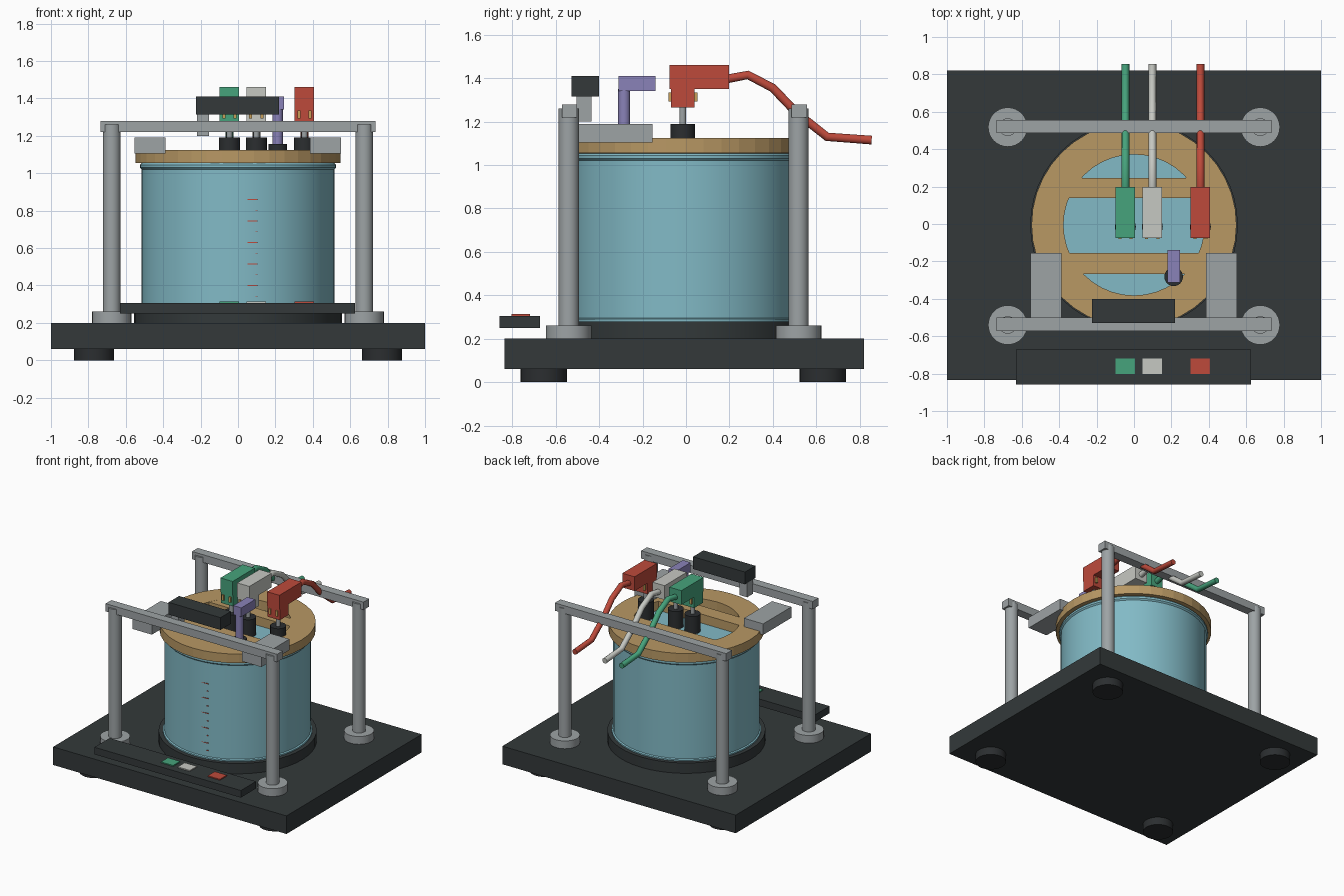
import bpy, bmesh, math
from mathutils import Vector

if "Cube" in bpy.data.objects:
    bpy.data.objects.remove(bpy.data.objects["Cube"])


def material(name, hex_code):
    rgb = [int(hex_code[i:i + 2], 16) / 255 for i in (0, 2, 4)]
    lin = [c / 12.92 if c <= 0.04045 else ((c + 0.055) / 1.055) ** 2.4 for c in rgb]
    m = bpy.data.materials.new(name)
    m.use_nodes = True
    m.diffuse_color = (*lin, 1)
    m.node_tree.nodes["Principled BSDF"].inputs["Base Color"].default_value = (*lin, 1)
    return m


DARK = material("charcoal", "33393A")
BLACK = material("black rubber", "2B2E30")
GLASS = material("pale teal", "82BAC6")
WOOD = material("tan", "B89864")
METAL = material("grey metal", "9DA3A5")
GREEN = material("green", "46A37C")
WHITE = material("off white", "C6C8C2")
RED = material("red", "BE4A3B")
PURPLE = material("purple", "8A82B8")
BRASS = material("brass", "C8A05A")


def finish(name, bm, mat, smooth=False):
    bmesh.ops.recalc_face_normals(bm, faces=bm.faces)
    me = bpy.data.meshes.new(name)
    bm.to_mesh(me)
    bm.free()
    me.materials.append(mat)
    ob = bpy.data.objects.new(name, me)
    bpy.context.collection.objects.link(ob)
    if smooth:
        bpy.context.view_layer.objects.active = ob
        bpy.ops.object.select_all(action='DESELECT')
        ob.select_set(True)
        bpy.ops.object.shade_smooth_by_angle(angle=math.radians(35))
    return ob


def box(name, mat, x, y, z):
    """Box from (low, high) ranges."""
    bm = bmesh.new()
    bmesh.ops.create_cube(bm, size=1)
    for v in bm.verts:
        v.co = Vector([r[0] if c < 0 else r[1] for c, r in zip(v.co, (x, y, z))])
    return finish(name, bm, mat)


def lathe(name, mat, x, y, profile, sides=32, closed=False, smooth=False):
    """Spin (radius, height) points about a vertical axis; ends are capped unless closed."""
    bm = bmesh.new()
    rings = []
    for r, z in profile:
        rings.append([bm.verts.new((x + r * math.cos(math.tau * i / sides),
                                    y + r * math.sin(math.tau * i / sides), z))
                      for i in range(sides)])
    pairs = list(zip(rings, rings[1:]))
    if closed:
        pairs.append((rings[-1], rings[0]))
    else:
        bm.faces.new(rings[0])
        bm.faces.new(rings[-1])
    for a, b in pairs:
        for i in range(sides):
            j = (i + 1) % sides
            bm.faces.new((a[i], a[j], b[j], b[i]))
    return finish(name, bm, mat, smooth)


def cylinder(name, mat, x, y, r, z0, z1, sides=32):
    return lathe(name, mat, x, y, [(r, z0), (r, z1)], sides, smooth=True)


# Base plate and feet
CY = -0.005
box("base_plate", DARK, (-1, 1), (-0.835, 0.82), (0.06, 0.2))
for x in (-0.77, 0.77):
    for y in (-0.655, 0.63):
        cylinder("foot", BLACK, x, y, 0.107, 0, 0.06)

# Frame: posts, collars and cross bars
for y in (-0.54, 0.518):
    for x in (-0.675, 0.675):
        cylinder("collar", METAL, x, y, 0.105, 0.2, 0.26)
        cylinder("post", METAL, x, y, 0.047, 0.2, 1.26, 24)
    yb = y + 0.004
    box("cross_bar", METAL, (-0.735, 0.735), (yb - 0.035, yb + 0.035), (1.22, 1.28))

# Vessel on its seat
cylinder("vessel_seat", DARK, 0, CY, 0.555, 0.2, 0.28, 48)
lathe("vessel", GLASS, 0, CY,
      [(0.525, 0.28), (0.525, 0.29), (0.515, 0.295), (0.515, 1.02), (0.525, 1.03),
       (0.525, 1.045), (0.515, 1.055)], 48, smooth=True)

# Lid: rim with two bridges across the opening
lathe("lid_rim", WOOD, 0, CY,
      [(0.548, 1.055), (0.548, 1.125), (0.377, 1.125), (0.377, 1.05)], 40, closed=True)
for y in ((0.14, 0.247), (-0.268, -0.155)):
    box("lid_bridge", WOOD, (-0.4, 0.4), y, (1.054, 1.1245))

# Level marks
for i in range(10):
    left = 0.05 if i % 2 == 0 else 0.093
    z = 0.86 - i * 0.0575
    box("level_mark", RED, (left, 0.105), (-0.517, -0.505), (z - 0.002, z + 0.002))

# Side brackets
for x in ((-0.553, -0.388), (0.386, 0.55)):
    box("side_bracket", METAL, x, (-0.5, -0.155), (1.105, 1.19))

# Readout box on the front bar
box("readout_support", METAL, (-0.22, -0.155), (-0.505, -0.435), (1.2, 1.32))
box("readout_box", DARK, (-0.225, 0.22), (-0.528, -0.4), (1.315, 1.41))

# Sensor
cylinder("sensor_socket", BLACK, 0.212, -0.282, 0.05, 1.1, 1.155, 24)
cylinder("sensor_rod", PURPLE, 0.212, -0.285, 0.028, 1.13, 1.35, 24)
box("sensor_arm", PURPLE, (0.178, 0.246), (-0.312, -0.14), (1.34, 1.41))

# Control panel
box("control_panel", DARK, (-0.63, 0.625), (-0.858, -0.672), (0.25, 0.305))


def cable(mat, x):
    cu = bpy.data.curves.new("cable", 'CURVE')
    cu.dimensions = '3D'
    cu.bevel_depth = 0.021
    cu.bevel_resolution = 3
    cu.use_fill_caps = True
    path = [(0.18, 1.395), (0.285, 1.415), (0.4, 1.355), (0.51, 1.24), (0.65, 1.13), (0.855, 1.115)]
    sp = cu.splines.new('POLY')
    sp.points.add(len(path) - 1)
    for p, (y, z) in zip(sp.points, path):
        p.co = (x, y, z, 1)
    cu.materials.append(mat)
    ob = bpy.data.objects.new("cable", cu)
    bpy.context.collection.objects.link(ob)


# Clamped electrodes with cables, and their matching buttons
for x, mat in ((-0.046, GREEN), (0.098, WHITE), (0.355, RED)):
    w = (x - 0.052, x + 0.052)
    box("button", mat, w, (-0.803, -0.718), (0.3, 0.313))
    cylinder("electrode_plug", BLACK, x, -0.015, 0.056, 1.04, 1.19, 24)
    cylinder("electrode_rod", METAL, x, -0.015, 0.016, 1.18, 1.28, 16)
    box("clamp_jaw", mat, w, (-0.07, 0.04), (1.265, 1.36))
    box("clamp_head", mat, w, (-0.075, 0.197), (1.35, 1.46))
    for sx in (-0.03, 0.03):
        box("clamp_contact", BRASS, (x + sx - 0.008, x + sx + 0.008), (-0.08, 0.052), (1.293, 1.335))
    cable(mat, x)
